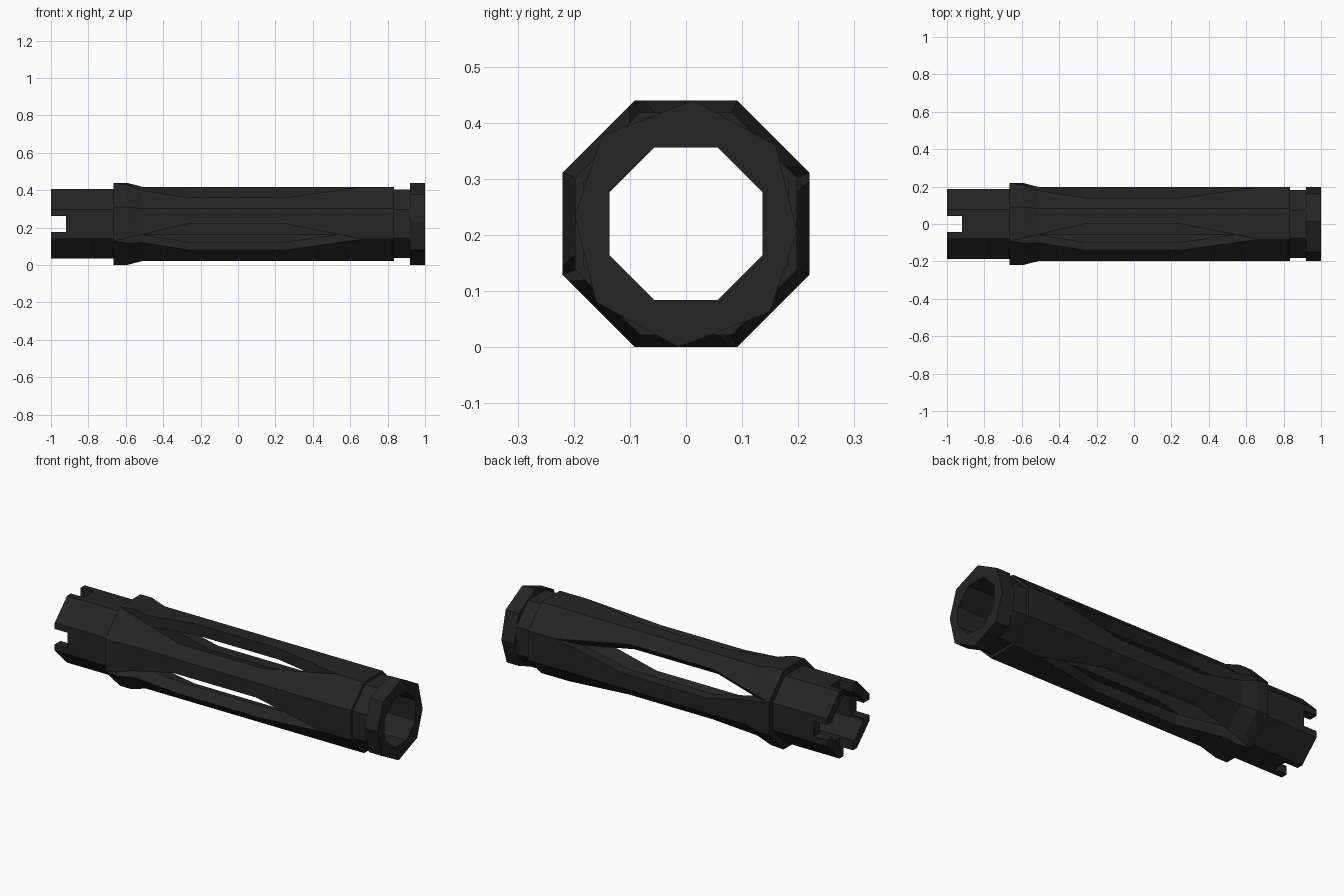
import bpy, bmesh, math
from mathutils import Vector

if "Cube" in bpy.data.objects:
    bpy.data.objects.remove(bpy.data.objects["Cube"])

CZ = 0.22                      # height of the long axis
T = math.tan(math.pi / 8)

black = bpy.data.materials.new("matte_black")
black.diffuse_color = (0.018, 0.018, 0.018, 1)
black.use_nodes = True
black.node_tree.nodes["Principled BSDF"].inputs["Base Color"].default_value = black.diffuse_color


def octagon(a):
    """Octagon with flat top and sides, apothem a, as (y, z) offsets."""
    r = a / math.cos(math.pi / 8)
    return [(r * math.cos(math.radians(22.5 + 45 * k)),
             r * math.sin(math.radians(22.5 + 45 * k))) for k in range(8)]


def add_object(name, bm, helper=False):
    bmesh.ops.recalc_face_normals(bm, faces=bm.faces)
    me = bpy.data.meshes.new(name)
    bm.to_mesh(me)
    bm.free()
    me.materials.append(black)
    ob = bpy.data.objects.new(name, me)
    bpy.context.collection.objects.link(ob)
    ob.hide_render = helper
    ob.hide_viewport = helper
    return ob


def tube(name, sections):
    """Closed hollow tube: loft through (x, section) rings and back to the first."""
    bm = bmesh.new()
    rings = [[bm.verts.new((x, y, CZ + z)) for y, z in s] for x, s in sections]
    for a, b in zip(rings, rings[1:] + rings[:1]):
        for k in range(8):
            n = (k + 1) % 8
            bm.faces.new((a[k], a[n], b[n], b[k]))
    return add_object(name, bm)


def hull(name, points):
    bm = bmesh.new()
    for p in points:
        bm.verts.new(p)
    bmesh.ops.convex_hull(bm, input=bm.verts[:])
    bmesh.ops.dissolve_limit(bm, angle_limit=0.01, verts=bm.verts[:], edges=bm.edges[:])
    return add_object(name, bm, True)


def cut(ob, cutter):
    m = ob.modifiers.new(cutter.name, 'BOOLEAN')
    m.operation = 'DIFFERENCE'
    m.solver = 'EXACT'
    m.object = cutter


# main barrel: rear collar, flare, body, neck, with the bore inside
BORE = 0.136
profile = [(-1, 0.186), (-0.665, 0.186), (-0.665, 0.22), (-0.595, 0.22), (-0.51, 0.198),
           (0.835, 0.198), (0.835, 0.183), (0.92, 0.183), (0.92, BORE), (-1, BORE)]
barrel = tube("slotted_barrel", [(x, octagon(a)) for x, a in profile])

# front rim: slightly twisted octagon
half = [(0.16, 0.14), (0.013, 0.22), (-0.15, 0.157), (-0.198, 0.013)]
rim = half + [(-y, -z) for y, z in half]
tube("front_rim", [(0.92, rim), (1, rim), (1, octagon(BORE)), (0.92, octagon(BORE))])

# four long pointed slots, wedges that narrow towards the axis
R = 0.32
for i in range(4):
    ang = math.radians(22.5 + 90 * i)
    out = Vector((0, math.cos(ang), math.sin(ang)))
    side = Vector((0, -out.z, out.y))

    def pt(x, r, w):
        return Vector((x, 0, CZ)) + out * r + side * w

    pts = [pt(-0.27, 0, 0), pt(0.25, 0, 0),
           pt(-(0.27 + 1.65 * R), R, 0), pt(0.25 + 1.95 * R, R, 0)]
    pts += [pt(x, R, s * R * T) for x in (-0.26, 0.25) for s in (-1, 1)]
    cut(barrel, hull(f"slot_cutter_{i + 1}", pts))

# four notches in the rear end
for i, (hy, hz) in enumerate([(0.4, 0.043), (0.043, 0.4)]):
    cut(barrel, hull(f"notch_cutter_{i + 1}",
                     [(x, y, CZ + z) for x in (-1.1, -0.92)
                      for y in (-hy, hy) for z in (-hz, hz)]))

# apply the cuts
bpy.context.view_layer.update()
dg = bpy.context.evaluated_depsgraph_get()
mesh = bpy.data.meshes.new_from_object(barrel.evaluated_get(dg))
barrel.modifiers.clear()
barrel.data = mesh
for ob in [o for o in bpy.data.objects if "cutter" in o.name]:
    bpy.data.objects.remove(ob)
